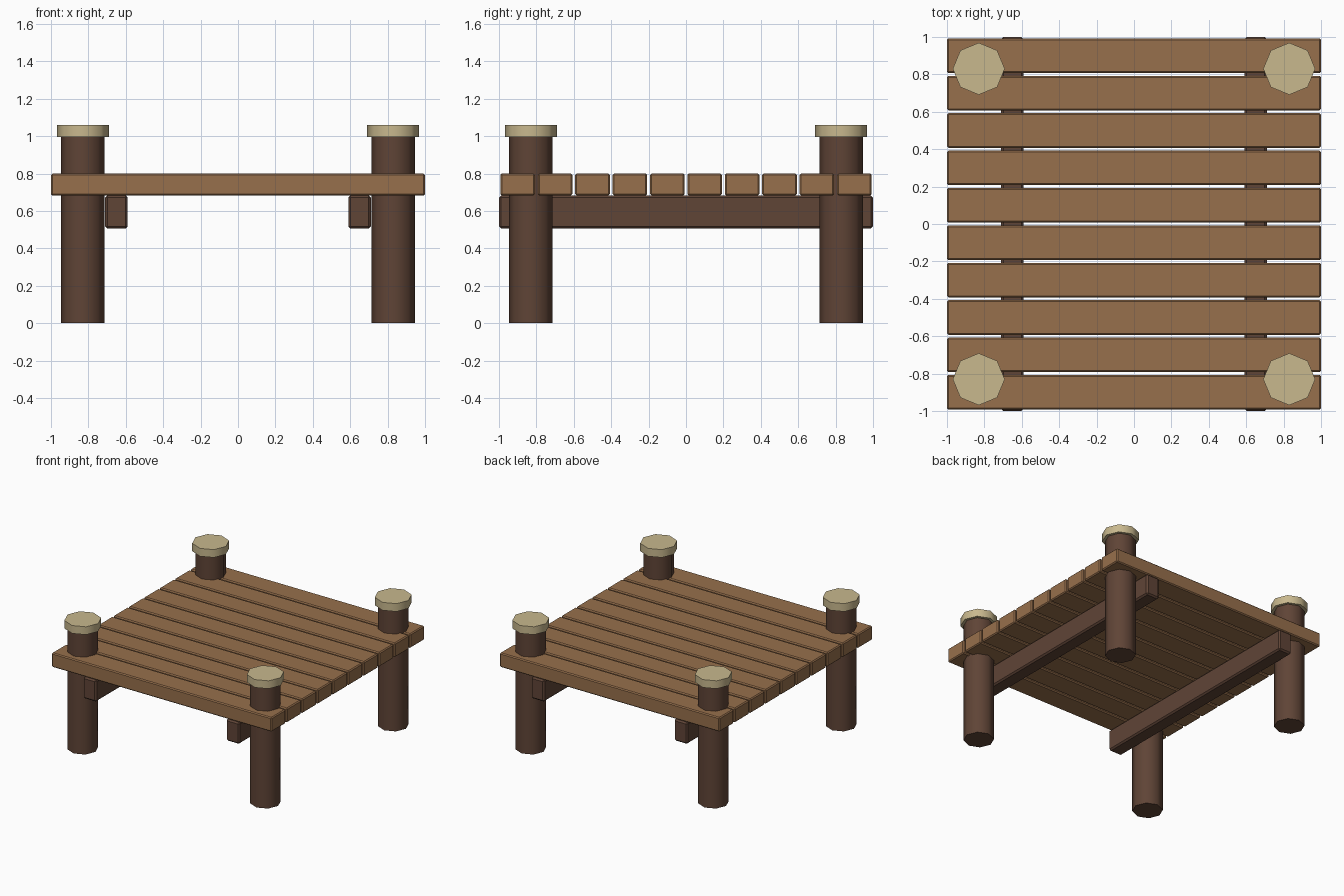
import bpy
import math

if "Cube" in bpy.data.objects:
    bpy.data.objects.remove(bpy.data.objects["Cube"])


def material(name, color):
    m = bpy.data.materials.new(name)
    m.diffuse_color = (*color, 1)
    m.use_nodes = True
    m.node_tree.nodes["Principled BSDF"].inputs["Base Color"].default_value = m.diffuse_color
    return m


PLANK = material("plank_wood", (0.31, 0.16, 0.072))
DARK = material("dark_wood", (0.115, 0.058, 0.037))
CAP = material("cap_wood", (0.58, 0.48, 0.27))


def box(name, loc, size, mat, bevel=0.008):
    bpy.ops.mesh.primitive_cube_add(size=1, location=loc)
    o = bpy.context.object
    o.name = name
    o.scale = size
    bpy.ops.object.transform_apply(location=False, rotation=False, scale=True)
    b = o.modifiers.new("soft_edges", "BEVEL")
    b.width = bevel
    b.segments = 1
    o.data.materials.append(mat)
    return o


def octagon(name, x, y, z0, z1, radius, mat):
    bpy.ops.mesh.primitive_cylinder_add(
        vertices=8, radius=radius, depth=z1 - z0, location=(x, y, (z0 + z1) / 2))
    o = bpy.context.object
    o.name = name
    o.data.materials.append(mat)
    bpy.ops.object.shade_smooth_by_angle(angle=math.radians(50))
    return o


# Deck planks running left to right
for i in range(10):
    box(f"deck_plank_{i + 1}", (0, -0.9 + 0.2 * i, 0.741), (2, 0.185, 0.117), PLANK)

# Support beams under the deck
for side, s in (("left", -1), ("right", 1)):
    box(f"{side}_beam", (0.65 * s, 0, 0.594), (0.12, 2, 0.178), DARK, 0.012)

# Corner posts with wider caps
for side, sx in (("left", -1), ("right", 1)):
    for end, sy in (("front", -1), ("back", 1)):
        x, y = 0.83 * sx, 0.83 * sy
        octagon(f"{end}_{side}_post", x, y, 0, 1.0, 0.116, DARK)
        octagon(f"{end}_{side}_cap", x, y, 0.995, 1.06, 0.139, CAP)
